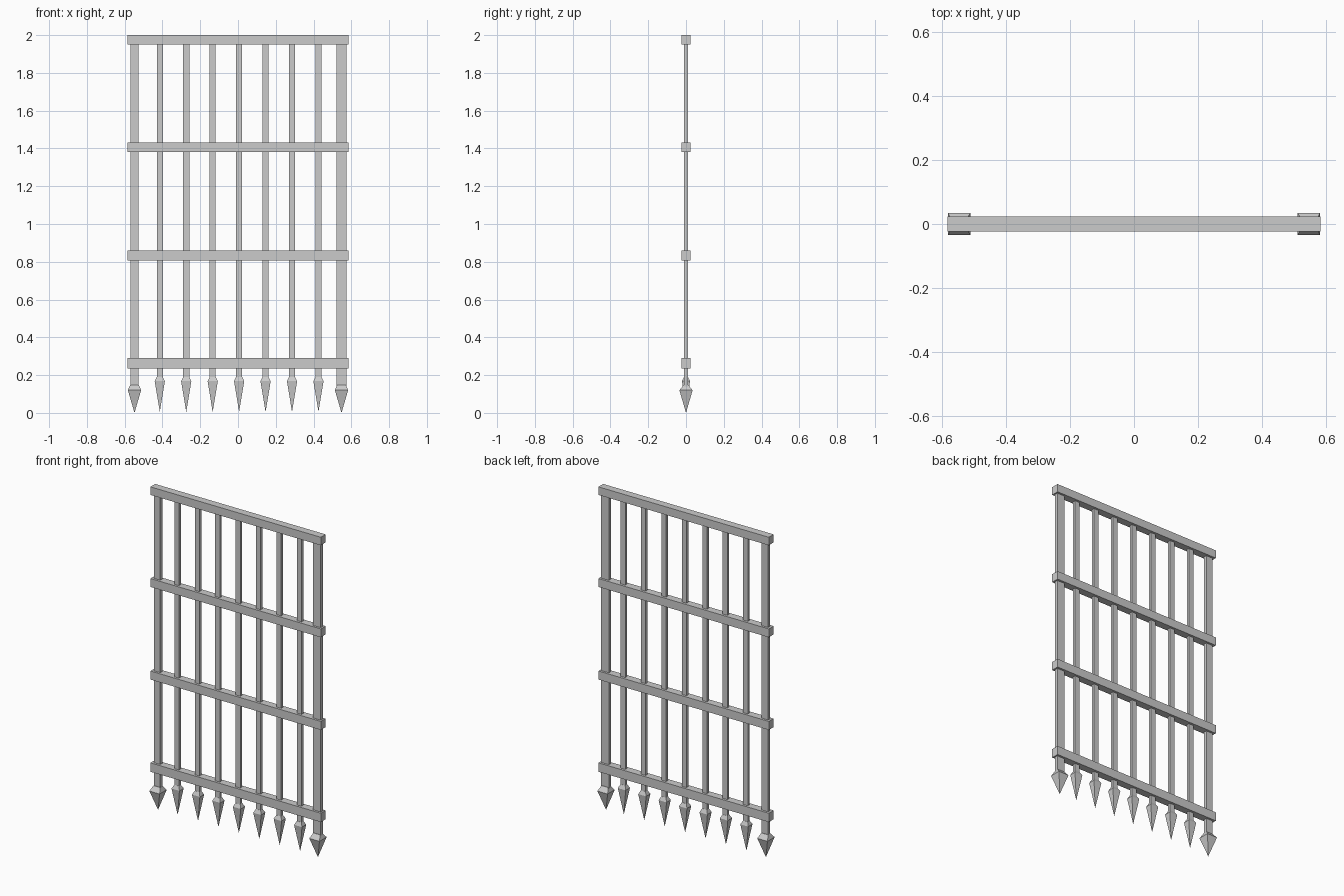
import bpy, bmesh

if "Cube" in bpy.data.objects:
    bpy.data.objects.remove(bpy.data.objects["Cube"])

def loft(name, x, rings, tip=None):
    """Rectangular rings (half x, half y, z) from top to bottom, optional point."""
    bm = bmesh.new()
    loops = [[bm.verts.new((x + sx * hx, sy * hy, z))
              for sx, sy in ((-1, -1), (1, -1), (1, 1), (-1, 1))]
             for hx, hy, z in rings]
    bm.faces.new(loops[0])
    for a, b in zip(loops, loops[1:]):
        for i in range(4):
            j = (i + 1) % 4
            bm.faces.new((a[i], b[i], b[j], a[j]))
    last = loops[-1]
    if tip is None:
        bm.faces.new(last[::-1])
    else:
        p = bm.verts.new((x, 0, tip))
        for i in range(4):
            bm.faces.new((last[i], p, last[(i + 1) % 4]))
    bmesh.ops.recalc_face_normals(bm, faces=bm.faces)
    me = bpy.data.meshes.new(name)
    bm.to_mesh(me)
    bm.free()
    ob = bpy.data.objects.new(name, me)
    bpy.context.collection.objects.link(ob)
    return ob

# horizontal rails
for z0, z1 in ((1.95, 2.0), (1.38, 1.432), (0.806, 0.859), (0.235, 0.29)):
    loft("rail", 0, [(0.584, 0.0235, z1), (0.584, 0.0235, z0)])

# wide end bars with large spearheads
for x, w in ((-0.548, 0.022), (0.548, 0.026)):
    loft("end_bar", x, [(w, 0.01, 1.97), (w, 0.01, 0.14)])
    loft("end_spike", x, [(0.023, 0.012, 0.148), (0.035, 0.035, 0.12)], 0.0)

# thin inner bars with slender spearheads
for i in range(7):
    x = 0.006 + (i - 3) * 0.14
    loft("inner_bar", x, [(0.016, 0.009, 1.97), (0.016, 0.009, 0.18)])
    loft("inner_spike", x, [(0.016, 0.01, 0.19), (0.027, 0.021, 0.168)], 0.005)
